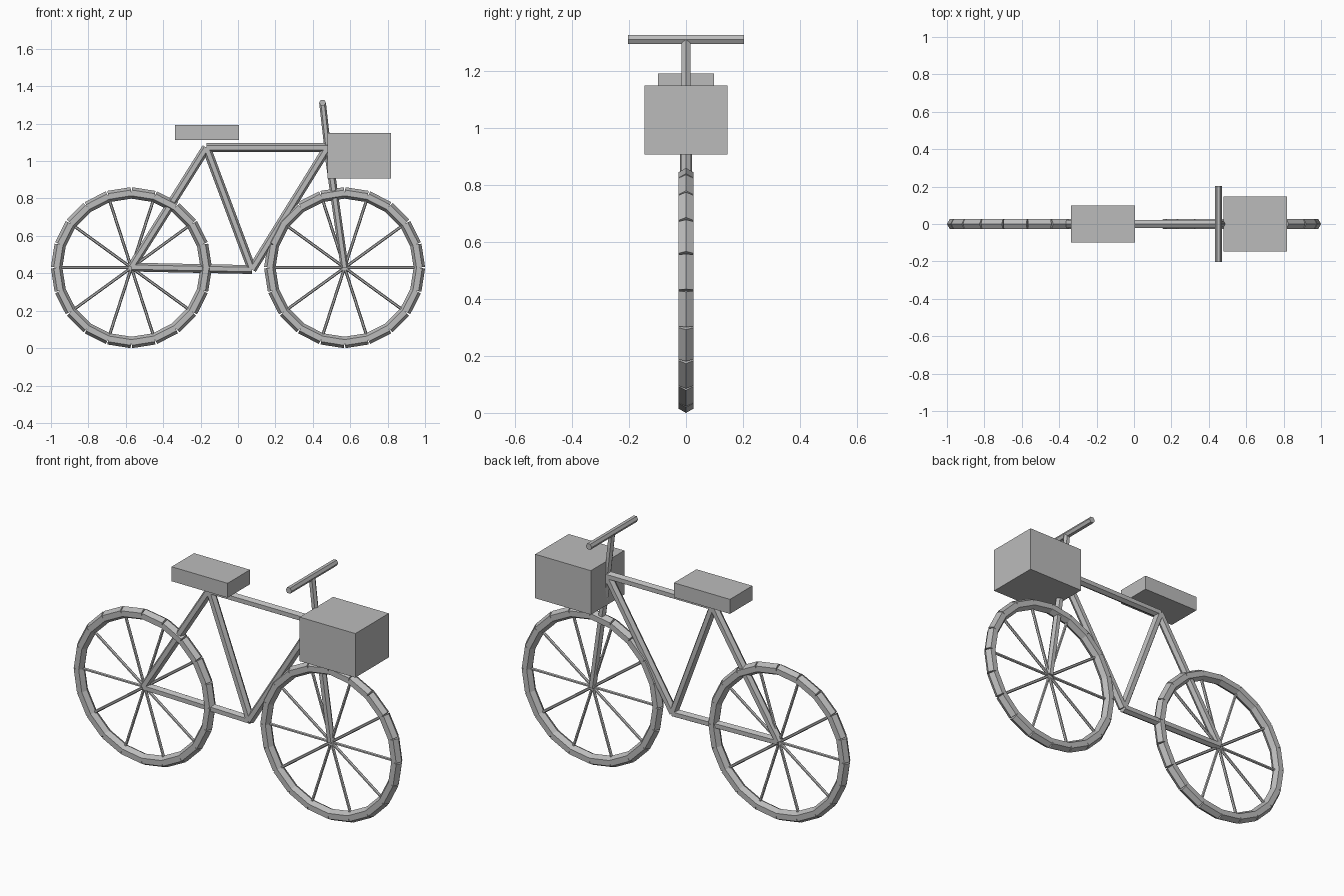
import bpy, bmesh, math
from mathutils import Vector

if "Cube" in bpy.data.objects:
    bpy.data.objects.remove(bpy.data.objects["Cube"])

grey = bpy.data.materials.new("plain grey")
grey.diffuse_color = (0.5, 0.5, 0.5, 1)
grey.use_nodes = True
grey.node_tree.nodes["Principled BSDF"].inputs["Base Color"].default_value = grey.diffuse_color


def add_tube(bm, a, b, r, sides=6):
    """Straight capped prism from a to b with a corner line in the frame plane."""
    a, b = Vector(a), Vector(b)
    d = (b - a).normalized()
    ref = Vector((0, 0, 1)) if abs(d.y) > 0.9 else Vector((0, 1, 0))
    u = d.cross(ref).normalized()
    v = d.cross(u)
    rings = []
    for p in (a, b):
        rings.append([bm.verts.new(p + r * (math.cos(t) * u + math.sin(t) * v))
                      for t in (2 * math.pi * i / sides for i in range(sides))])
    for i in range(sides):
        j = (i + 1) % sides
        bm.faces.new((rings[0][i], rings[0][j], rings[1][j], rings[1][i]))
    bm.faces.new(rings[0][::-1])
    bm.faces.new(rings[1])


def finish(bm, name):
    bmesh.ops.recalc_face_normals(bm, faces=bm.faces)
    me = bpy.data.meshes.new(name)
    bm.to_mesh(me)
    bm.free()
    me.materials.append(grey)
    ob = bpy.data.objects.new(name, me)
    bpy.context.collection.objects.link(ob)


def tube(name, a, b, r):
    bm = bmesh.new()
    add_tube(bm, a, b, r)
    finish(bm, name)


def box(name, centre, size):
    bm = bmesh.new()
    bmesh.ops.create_cube(bm, size=1)
    bmesh.ops.scale(bm, vec=size, verts=bm.verts)
    bmesh.ops.translate(bm, vec=centre, verts=bm.verts)
    finish(bm, name)


HUB_X, HUB_Z, R = 0.57, 0.43, 0.40


def rim_point(cx, angle):
    return (cx + R * math.cos(angle), 0, HUB_Z + R * math.sin(angle))


# Wheels: twenty straight tyre pieces and ten spokes each
for side, cx in (("rear", -HUB_X), ("front", HUB_X)):
    bm = bmesh.new()
    for i in range(20):
        add_tube(bm, rim_point(cx, math.radians(18 * i)),
                 rim_point(cx, math.radians(18 * (i + 1))), 0.0305)
    finish(bm, side + "_tyre")
    bm = bmesh.new()
    for i in range(10):
        add_tube(bm, (cx, 0, HUB_Z), rim_point(cx, math.radians(36 * i)), 0.008)
    finish(bm, side + "_spokes")

# Frame
rear_hub, front_hub = (-HUB_X, 0, 0.433), (HUB_X, 0, HUB_Z)
crank = (0.075, 0, 0.42)
seat_joint = (-0.169, 0, 1.072)
head = (0.479, 0, 1.072)
bar = (0.452, 0, 1.312)
for name, a, b in (("chain_stay", rear_hub, crank),
                   ("seat_stay", rear_hub, seat_joint),
                   ("seat_tube", crank, seat_joint),
                   ("top_tube", seat_joint, head),
                   ("down_tube", crank, head)):
    tube(name, a, b, 0.0235)

# Fork, stem and handlebar
tube("fork", front_hub, head, 0.021)
tube("stem", head, bar, 0.018)
tube("handlebar", (bar[0], -0.203, bar[2]), (bar[0], 0.203, bar[2]), 0.018)

# Seat and basket
box("seat", (-0.166, 0, 1.152), (0.342, 0.196, 0.08))
box("basket", (0.649, 0, 1.029), (0.34, 0.292, 0.243))
